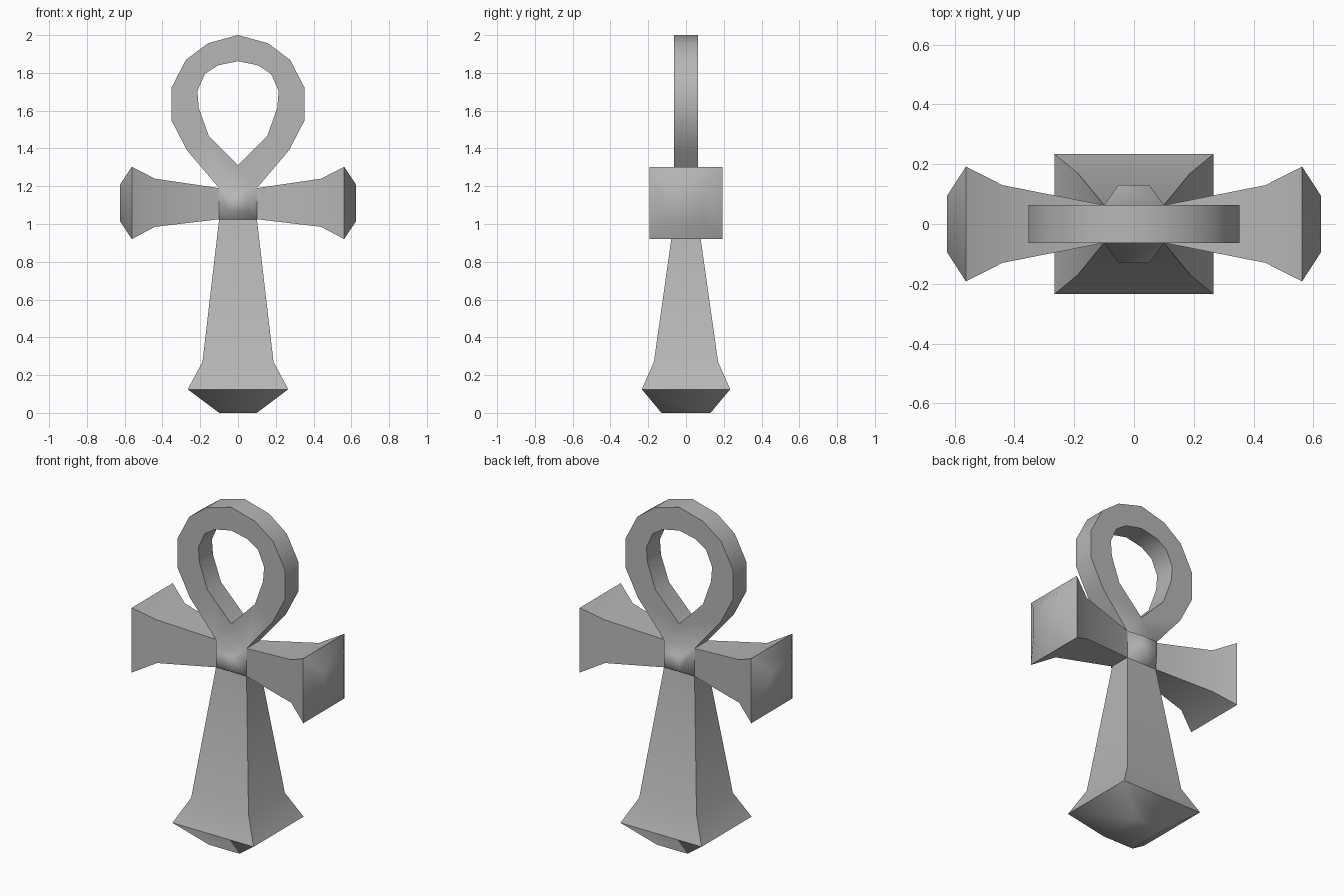
import bpy, bmesh, math

if "Cube" in bpy.data.objects:
    bpy.data.objects.remove(bpy.data.objects["Cube"])

grey = bpy.data.materials.new("dark_grey")
grey.diffuse_color = (0.47, 0.47, 0.47, 1)
grey.use_nodes = True
grey.node_tree.nodes["Principled BSDF"].inputs["Base Color"].default_value = grey.diffuse_color


def make(name, verts, faces, angle=60):
    me = bpy.data.meshes.new(name)
    me.from_pydata(verts, [], faces)
    me.materials.append(grey)
    bm = bmesh.new()
    bm.from_mesh(me)
    bmesh.ops.remove_doubles(bm, verts=bm.verts, dist=1e-4)
    bmesh.ops.recalc_face_normals(bm, faces=bm.faces)
    bm.to_mesh(me)
    bm.free()
    ob = bpy.data.objects.new(name, me)
    bpy.context.collection.objects.link(ob)
    bpy.ops.object.select_all(action='DESELECT')
    ob.select_set(True)
    bpy.context.view_layer.objects.active = ob
    bpy.ops.object.shade_smooth_by_angle(angle=math.radians(angle))
    return ob


def bridge(a, b):
    """Four quads between the 4-vertex rings starting at indices a and b."""
    return [(a + k, a + (k + 1) % 4, b + (k + 1) % 4, b + k) for k in range(4)]


def loft(name, sections, place):
    """Rectangular sections (t, half_a, b_low, b_high) joined along an axis, capped."""
    verts, faces = [], [(3, 2, 1, 0)]
    for t, a, lo, hi in sections:
        verts += [place(t, u, v) for u, v in ((-a, lo), (a, lo), (a, hi), (-a, hi))]
    n = len(sections)
    for i in range(n - 1):
        faces += bridge(4 * i, 4 * i + 4)
    faces.append(tuple(range(4 * n - 4, 4 * n)))
    return make(name, verts, faces)


D = 0.063             # half depth of the loop and the centre
LO, HI = 1.025, 1.19  # height range of the centre

# Flared arms with bevelled end caps
arm = [(0.10, D, LO, HI), (0.44, 0.13, 0.985, 1.24),
       (0.562, 0.192, 0.92, 1.303), (0.625, 0.095, 1.015, 1.208)]
for side, s in (("right", 1), ("left", -1)):
    loft(side + "_arm", arm, lambda t, u, v, s=s: (s * t, u, v))

# Flared shaft with bevelled foot
shaft = [(LO, 0.10, -D, D), (0.27, 0.188, -0.17, 0.17),
         (0.125, 0.266, -0.234, 0.234), (0.0, 0.10, -0.13, 0.13)]
loft("shaft", shaft, lambda t, u, v: (u, v, t))

# Teardrop loop
outer = [(0, 2.0), (0.159, 1.957), (0.275, 1.87), (0.353, 1.72),
         (0.353, 1.55), (0.27, 1.39), (0.10, HI)]
inner = [(0, 1.862), (0.106, 1.84), (0.175, 1.795), (0.215, 1.705),
         (0.208, 1.615), (0.155, 1.467), (0, 1.31)]
verts, faces = [], []
for s in (1, -1):
    base = len(verts)
    for o, i in zip(outer, inner):
        verts += [(s * o[0], -D, o[1]), (s * o[0], D, o[1]),
                  (s * i[0], D, i[1]), (s * i[0], -D, i[1])]
    for n in range(len(outer) - 1):
        # the last ring narrows to the crotch, where its underside stays open
        faces += bridge(base + 4 * n, base + 4 * n + 4)
e, f = 24, 52         # last rings of the right and left halves
faces += [(e, f, e + 3), (e + 1, e + 2, f + 1)]

# Centre knot bulging to front and back, flowing into the loop
for s in (1, -1):
    b = len(verts)
    for x, y, lo, hi in ((0.10, D, LO, HI), (0.052, 0.13, 1.065, 1.15)):
        verts += [(-x, s * y, lo), (x, s * y, lo), (x, s * y, hi), (-x, s * y, hi)]
    faces += bridge(b, b + 4) + [(b + 4, b + 5, b + 6, b + 7)]
make("loop_and_knot", verts, faces, 75)
